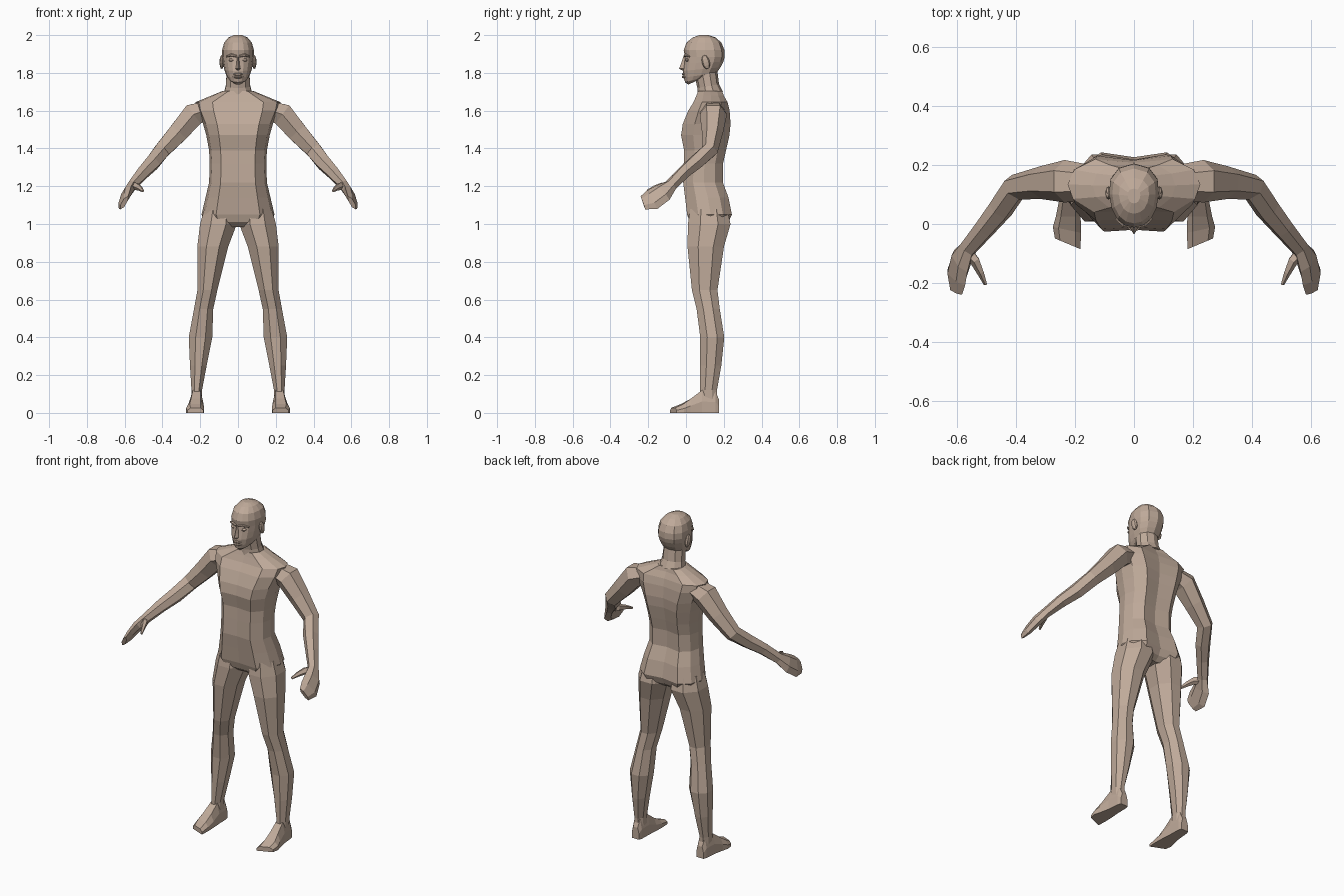
import bpy, bmesh
from math import sin, cos, pi, radians
from mathutils import Vector, Matrix

skin = bpy.data.materials.new("tan")
skin.diffuse_color = (0.52, 0.40, 0.32, 1)


def finish(name, bm, mirror):
    bmesh.ops.recalc_face_normals(bm, faces=bm.faces[:])
    me = bpy.data.meshes.new(name)
    bm.to_mesh(me)
    bm.free()
    me.materials.append(skin)
    ob = bpy.data.objects.new(name, me)
    bpy.context.collection.objects.link(ob)
    if mirror:
        ob.modifiers.new("mirror", 'MIRROR').use_mirror_merge = False
    return ob


def loft(name, rings, mirror=False):
    """Skin a list of equal-length point rings and cap both ends."""
    bm = bmesh.new()
    rows = [[bm.verts.new(p) for p in r] for r in rings]
    n = len(rows[0])
    for a, b in zip(rows, rows[1:]):
        for i in range(n):
            j = (i + 1) % n
            bm.faces.new((a[i], a[j], b[j], b[i]))
    bm.faces.new(rows[0])
    bm.faces.new(rows[-1])
    return finish(name, bm, mirror)


def slab(outline, xc, hw, yf, yb, zf, zb):
    """Fit a unit outline to a width, front/back y and front/back height."""
    return [(xc + hw * x, (yf + yb) / 2 + (yb - yf) / 2 * y,
             zf + (zb - zf) * (y + 1) / 2) for x, y in outline]


def tube(name, secs, n=6, mirror=True):
    """Sections: centre, radius along ref, radius across, ref direction."""
    pts = [Vector(s[0]) for s in secs]
    rings = []
    for i, (c, ru, rv, ref) in enumerate(secs):
        t = (pts[min(i + 1, len(pts) - 1)] - pts[max(i - 1, 0)]).normalized()
        u = Vector(ref)
        u = (u - t * u.dot(t)).normalized()
        v = t.cross(u)
        rings.append([pts[i] + u * ru * cos(2 * pi * k / n) + v * rv * sin(2 * pi * k / n)
                      for k in range(n)])
    return loft(name, rings, mirror)


def both_sides(half):
    return half + [(-x, y) for x, y in half[-2:0:-1]]


def circle(n):
    return [(sin(2 * pi * k / n), -cos(2 * pi * k / n)) for k in range(n)]


# Torso: stacked sections (z, half width, front y, back y)
body = both_sides([(0, -.95), (.6, -1), (.92, -.5), (1, .05), (.9, .6), (.58, 1), (0, .86)])
loft("torso", [slab(body, 0, w, f, b, z, z) for z, w, f, b in [
    (.985, .11, .05, .19), (1.01, .17, .02, .225), (1.05, .193, .006, .243),
    (1.14, .172, -.005, .225), (1.22, .153, -.015, .195), (1.32, .15, -.012, .196),
    (1.39, .153, -.01, .212), (1.47, .168, -.026, .23), (1.53, .185, -.017, .236),
    (1.60, .215, .012, .231), (1.645, .225, .04, .22), (1.68, .14, .055, .2),
    (1.705, .08, .065, .19)]])

# Neck
loft("neck", [slab(circle(10), 0, w, f, b, zf, zb) for w, f, b, zf, zb in [
    (.08, .06, .195, 1.67, 1.70), (.068, .06, .175, 1.72, 1.74), (.063, .045, .165, 1.79, 1.82)]])

# Head: half width, front y, back y, front z, back z
skull = both_sides([(0, -1), (.36, -.93), (.66, -.74), (.88, -.4), (.98, .05),
                    (.93, .5), (.6, .86), (0, 1)])
loft("head", [slab(skull, 0, *r) for r in [
    (.025, .012, .06, 1.738, 1.76), (.05, -.005, .12, 1.75, 1.785),
    (.064, -.012, .163, 1.775, 1.80), (.075, -.016, .183, 1.81, 1.83),
    (.082, -.010, .198, 1.85, 1.86), (.086, -.006, .205, 1.885, 1.885),
    (.086, -.012, .204, 1.92, 1.92), (.075, .002, .188, 1.96, 1.96),
    (.052, .035, .157, 1.987, 1.987), (.022, .07, .12, 2.0, 2.0)]])

# Nose, lips and brow
tri = [(-1, 1), (-.5, -.4), (0, -1), (.5, -.4), (1, 1)]
loft("nose", [slab(tri, 0, w, f, .02, z, z) for z, w, f in [
    (1.813, .016, -.018), (1.822, .021, -.036), (1.845, .014, -.028), (1.885, .010, -.014)]])
for name, z in (("upper_lip", 1.793), ("lower_lip", 1.778)):
    tube(name, [((x, y, z), r, r, (0, 0, 1)) for x, y, r in [
        (-.028, -.003, .002), (-.012, -.016, .007), (.012, -.016, .007), (.028, -.003, .002)]],
        mirror=False)
tube("brow", [((.008, -.008, 1.888), .006, .006, (0, 0, 1)),
              ((.035, -.002, 1.895), .008, .008, (0, 0, 1)),
              ((.062, .018, 1.886), .004, .004, (0, 0, 1))])


# Eyes and ears: stretched low-poly spheres
def blob(name, loc, size, tilt=0):
    bm = bmesh.new()
    m = Matrix.Translation(loc) @ Matrix.Rotation(radians(tilt), 4, 'X') @ Matrix.Diagonal((*size, 1))
    bmesh.ops.create_uvsphere(bm, u_segments=8, v_segments=6, radius=1, matrix=m)
    finish(name, bm, True)


blob("eye", (.034, .007, 1.868), (.017, .012, .009))
blob("ear", (.086, .105, 1.857), (.012, .021, .038), 15)

# Arm running into a mitten hand
Y, F, W = (0, 1, 0), (.3, .7, -.5), (.5, .35, -.85)
tube("arm", [
    ((.15, .14, 1.61), .06, .05, Y), ((.235, .145, 1.58), .072, .07, Y),
    ((.315, .14, 1.485), .056, .06, Y), ((.402, .125, 1.39), .045, .048, Y),
    ((.452, .05, 1.325), .042, .044, F), ((.505, -.015, 1.27), .036, .037, F),
    ((.56, -.08, 1.205), .034, .028, W), ((.587, -.125, 1.165), .057, .027, W),
    ((.602, -.18, 1.128), .063, .021, W), ((.603, -.228, 1.112), .042, .013, W)])
tube("thumb", [
    ((.57, -.09, 1.195), .022, .02, W), ((.538, -.125, 1.2), .021, .018, W),
    ((.52, -.165, 1.19), .015, .012, W), ((.503, -.205, 1.175), .007, .006, W)], n=5)

# Leg: z, inner x, outer x, front y, back y
limb = [(sin(a), -cos(a)) for a in (pi / 8 + k * pi / 4 for k in range(8))]
limb = [(x * 1.06, y * 1.06) for x, y in limb]
loft("leg", [slab(limb, (i + o) / 2, (o - i) / 2, f, b, z, z) for z, i, o, f, b in [
    (1.08, .02, .18, .02, .22), (1.0, .004, .203, .008, .238), (.88, .05, .217, .006, .203),
    (.65, .108, .216, .03, .168), (.55, .13, .234, .055, .18), (.40, .135, .262, .074, .204),
    (.25, .165, .255, .074, .188), (.12, .19, .247, .074, .165), (.05, .188, .246, .074, .165)]],
    True)

# Foot: y, centre x, half width, top z, with the toe line slanted back outwards
shoe = [(-1, 0), (-1, .5), (-.6, 1), (.6, 1), (1, .5), (1, 0)]
loft("foot", [[(c + w * x, y + s * (x + 1), h * z) for x, z in shoe] for y, c, w, h, s in [
    (.175, .216, .024, .07, 0), (.155, .217, .03, .115, 0), (.085, .219, .034, .12, 0),
    (.025, .223, .042, .075, 0), (-.03, .227, .048, .047, .01), (-.085, .225, .043, .027, .018)]],
    True)
